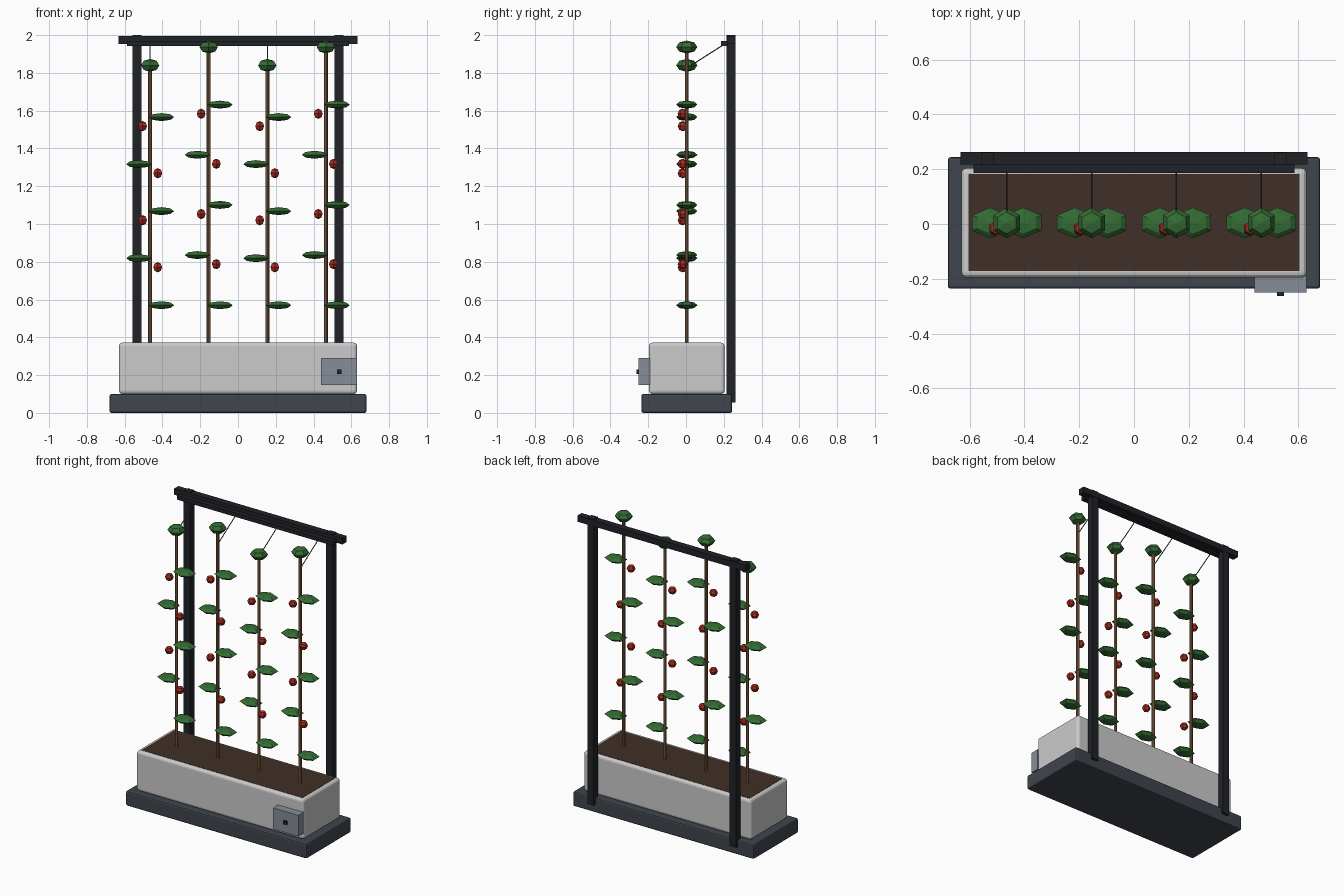
import bpy, math
from mathutils import Vector

if "Cube" in bpy.data.objects:
    bpy.data.objects.remove(bpy.data.objects["Cube"])

CY = 0.004  # centre line of planter and plants


def mat(name, r, g, b):
    m = bpy.data.materials.new(name)
    m.diffuse_color = (r, g, b, 1)
    m.use_nodes = True
    m.node_tree.nodes["Principled BSDF"].inputs["Base Color"].default_value = m.diffuse_color
    return m


BASE = mat("slate", 0.05, 0.06, 0.075)
WHITE = mat("planter_white", 0.72, 0.73, 0.75)
SOIL = mat("soil_brown", 0.05, 0.028, 0.02)
BLACK = mat("frame_black", 0.014, 0.016, 0.02)
GREY = mat("box_grey", 0.24, 0.27, 0.32)
STEM = mat("stem_brown", 0.25, 0.13, 0.06)
LEAF = mat("leaf_green", 0.035, 0.15, 0.035)
RED = mat("fruit_red", 0.4, 0.025, 0.015)
WIRE = mat("wire_grey", 0.1, 0.1, 0.1)


def box(name, x, y, z, m, bevel=0.0, segs=2):
    """Box from (min, max) ranges on each axis."""
    lo, hi = Vector((x[0], y[0], z[0])), Vector((x[1], y[1], z[1]))
    bpy.ops.mesh.primitive_cube_add(size=1, location=(lo + hi) / 2)
    o = bpy.context.object
    o.name = name
    o.scale = hi - lo
    bpy.ops.object.transform_apply(location=False, rotation=False, scale=True)
    o.data.materials.append(m)
    if bevel:
        b = o.modifiers.new("bevel", 'BEVEL')
        b.width, b.segments = bevel, segs
    return o


def blob(name, loc, scale, m):
    """Faceted six-sided ellipsoid."""
    bpy.ops.mesh.primitive_uv_sphere_add(segments=6, ring_count=4, radius=1, location=loc)
    o = bpy.context.object
    o.name = name
    o.scale = scale
    o.data.materials.append(m)


def rod(name, a, b, r, m, sides=8):
    a, b = Vector(a), Vector(b)
    d = b - a
    bpy.ops.mesh.primitive_cylinder_add(vertices=sides, radius=r, depth=d.length, location=(a + b) / 2)
    o = bpy.context.object
    o.name = name
    o.rotation_euler = d.to_track_quat('Z', 'Y').to_euler()
    o.data.materials.append(m)


# plinth, planter and soil
box("base", (-0.68, 0.68), (CY - 0.24, CY + 0.24), (0, 0.1), BASE, 0.01)
box("planter", (-0.63, 0.63), (CY - 0.2, CY + 0.2), (0.1, 0.372), WHITE, 0.018, 3)
box("soil", (-0.605, 0.605), (CY - 0.175, CY + 0.178), (0.33, 0.3735), SOIL)

# control box with knob
box("control_box", (0.44, 0.63), (-0.251, -0.19), (0.147, 0.29), GREY)
box("control_knob", (0.523, 0.547), (-0.263, -0.25), (0.206, 0.23), BLACK)

# trellis frame
for s, side in ((-1, "left"), (1, "right")):
    box("post_" + side, (s * 0.535 - 0.024, s * 0.535 + 0.024), (0.215, 0.261), (0.055, 2.0), BLACK)
box("top_beam", (-0.633, 0.633), (0.217, 0.263), (1.953, 1.994), BLACK)
box("wire_rail", (-0.587, 0.587), (0.186, 0.22), (1.943, 1.97), BLACK)

# four climbing plants, alternating short and tall
for i in range(4):
    x = -0.465 + 0.31 * i
    top, step = ((1.84, 0.249), (1.937, 0.2655))[i % 2]
    rod(f"stem_{i}", (x, CY, 0.36), (x, CY, top), 0.0105, STEM)
    blob(f"crown_{i}", (x, CY, top), (0.056, 0.056, 0.034), LEAF)
    rod(f"tie_wire_{i}", (x, 0.2, 1.95), (x, CY, 1.825), 0.003, WIRE, 6)
    for k in range(5):
        s = 1 if k % 2 == 0 else -1
        z = 0.57 + step * k
        blob(f"leaf_{i}_{k}", (x + s * 0.06, CY, z), (0.077, 0.056, 0.021), LEAF)
        if k:
            blob(f"fruit_{i}_{k}", (x - s * 0.04, CY - 0.021, z - 0.048), (0.027, 0.027, 0.027), RED)
